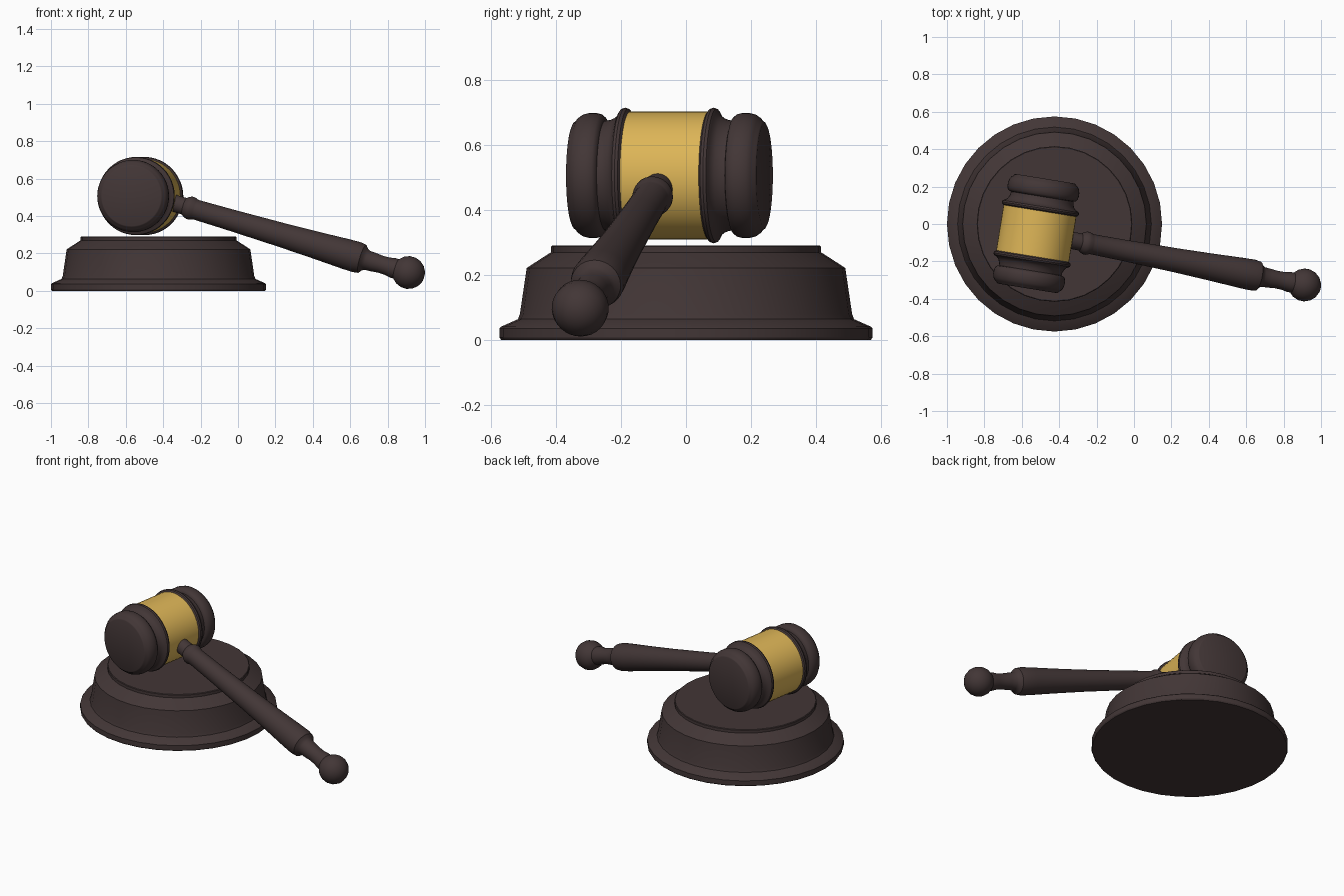
import bpy, bmesh, math
from mathutils import Vector

if "Cube" in bpy.data.objects:
    bpy.data.objects.remove(bpy.data.objects["Cube"])


def material(name, rgb):
    m = bpy.data.materials.new(name)
    m.diffuse_color = (*rgb, 1)
    m.use_nodes = True
    m.node_tree.nodes["Principled BSDF"].inputs["Base Color"].default_value = m.diffuse_color
    return m


WOOD = material("dark wood", (0.055, 0.037, 0.037))
GOLD = material("gold", (0.72, 0.46, 0.095))


def lathe(name, profile, origin, axis, mat, sides, angle=35):
    """Spin (radius, distance) points around an axis that starts at origin."""
    rot = Vector(axis).to_track_quat('Z', 'Y')
    bm = bmesh.new()
    rings = []
    for r, t in profile:
        count = sides if r > 0 else 1
        rings.append([bm.verts.new((r * math.cos(2 * math.pi * i / sides),
                                    r * math.sin(2 * math.pi * i / sides), t))
                      for i in range(count)])
    for a, b in zip(rings, rings[1:]):
        for i in range(sides):
            j = (i + 1) % sides
            quad = [a[i % len(a)], a[j % len(a)], b[j % len(b)], b[i % len(b)]]
            bm.faces.new(list(dict.fromkeys(quad)))
    bmesh.ops.recalc_face_normals(bm, faces=bm.faces)
    mesh = bpy.data.meshes.new(name)
    bm.to_mesh(mesh)
    bm.free()
    mesh.materials.append(mat)
    ob = bpy.data.objects.new(name, mesh)
    bpy.context.collection.objects.link(ob)
    ob.location = origin
    ob.rotation_mode = 'QUATERNION'
    ob.rotation_quaternion = rot
    bpy.ops.object.select_all(action='DESELECT')
    ob.select_set(True)
    bpy.context.view_layer.objects.active = ob
    bpy.ops.object.shade_smooth_by_angle(angle=math.radians(angle))
    return ob


# Round sound block with flared foot and stepped top
lathe("sound_block",
      [(0, 0), (0.57, 0), (0.575, 0.008), (0.575, 0.036), (0.57, 0.041),
       (0.518, 0.064), (0.512, 0.08), (0.491, 0.222), (0.42, 0.268),
       (0.416, 0.27), (0.416, 0.288), (0.412, 0.291), (0, 0.291)],
      (-0.425, 0, 0), (0, 0, 1), WOOD, 32, 25)

# Head: gold band with a turned wooden cap on each end
centre = Vector((-0.5225, -0.051, 0.507))
turn = math.radians(9.2)
axis = Vector((math.sin(turn), math.cos(turn), 0))
lathe("gold_band", [(0.18, -0.13), (0.197, -0.13), (0.197, 0.13), (0.18, 0.13)],
      centre, axis, GOLD, 48)
cap = [(0, 0.115), (0.19, 0.115), (0.198, 0.124), (0.206, 0.129), (0.209, 0.138),
       (0.206, 0.147), (0.198, 0.152), (0.188, 0.156), (0.178, 0.168),
       (0.171, 0.185), (0.169, 0.2), (0.18, 0.203), (0.189, 0.213),
       (0.193, 0.23), (0.193, 0.248), (0.188, 0.268), (0.178, 0.282),
       (0.17, 0.287), (0.166, 0.294), (0.16, 0.297), (0, 0.297)]
for name, side in (("front_cap", -1), ("back_cap", 1)):
    lathe(name, cap, centre, axis * side, WOOD, 48)

# Turned handle, running from inside the head down to the ball
start = Vector((-0.5225, -0.051, 0.522))
ball = Vector((0.912, -0.326, 0.098))
length = (ball - start).length
handle = [(0, 0.1), (0.046, 0.1), (0.046, 0.25), (0.056, 0.263), (0.062, 0.278),
          (0.062, 0.292), (0.056, 0.308), (0.054, 0.318), (0.057, 0.5),
          (0.065, 0.8), (0.073, 1.0), (0.081, 1.16), (0.083, 1.225),
          (0.078, 1.258), (0.062, 1.27), (0.053, 1.285), (0.051, 1.32),
          (0.047, 1.36), (0.048, 1.4), (0.054, 1.43)]
for k in range(8):
    a = math.radians(38 + 142 * k / 7)
    handle.append((0.088 * math.sin(a) if k < 7 else 0,
                   length - 0.088 * math.cos(a)))
lathe("handle", handle, start, ball - start, WOOD, 32)
